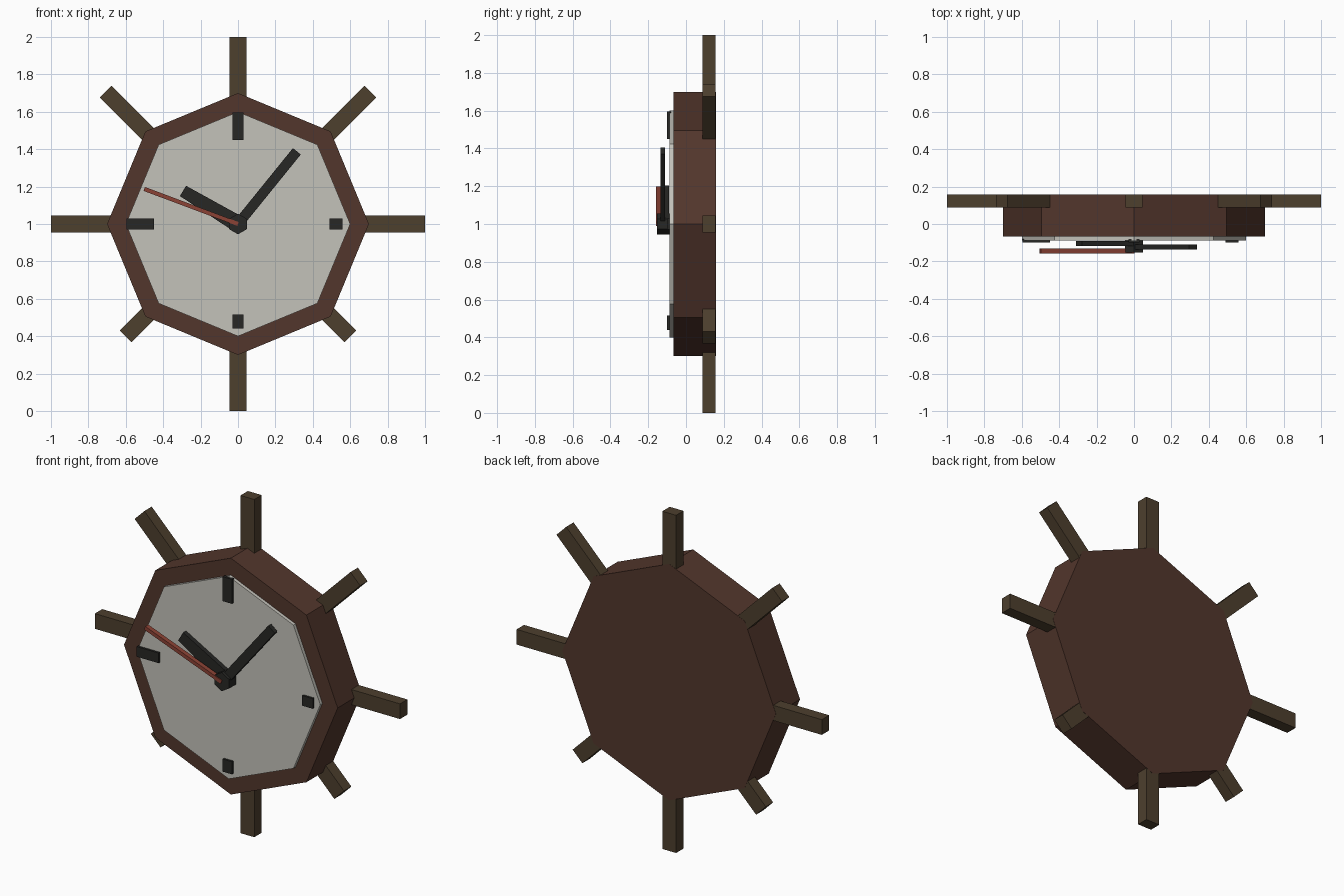
import bpy, bmesh
from math import sin, cos, pi, radians
from mathutils import Vector

if "Cube" in bpy.data.objects:
    bpy.data.objects.remove(bpy.data.objects["Cube"])


def material(name, rgb):
    m = bpy.data.materials.new(name)
    m.diffuse_color = (*rgb, 1)
    m.use_nodes = True
    m.node_tree.nodes["Principled BSDF"].inputs["Base Color"].default_value = m.diffuse_color
    return m


RIM = material("dark_brown", (0.085, 0.037, 0.025))
WOOD = material("olive_wood", (0.075, 0.05, 0.027))
DIAL = material("pale_grey", (0.55, 0.54, 0.49))
BLACK = material("black", (0.02, 0.02, 0.018))
RED = material("red", (0.26, 0.055, 0.035))


def prism(name, outline, y0, y1, mat):
    """Extrude a front-view (x, z) outline from y0 to y1."""
    bm = bmesh.new()
    face = bm.faces.new([bm.verts.new((x, y0, z)) for x, z in outline])
    ext = bmesh.ops.extrude_face_region(bm, geom=[face], use_keep_orig=True)
    new = [v for v in ext["geom"] if isinstance(v, bmesh.types.BMVert)]
    bmesh.ops.translate(bm, verts=new, vec=(0, y1 - y0, 0))
    bmesh.ops.recalc_face_normals(bm, faces=bm.faces)
    mesh = bpy.data.meshes.new(name)
    bm.to_mesh(mesh)
    bm.free()
    mesh.materials.append(mat)
    ob = bpy.data.objects.new(name, mesh)
    bpy.context.collection.objects.link(ob)
    return ob


def polygon(r, n):
    return [(r * sin(2 * pi * i / n), 1 + r * cos(2 * pi * i / n)) for i in range(n)]


def bar(angle, r0, r1, w0, w1):
    """Strip along a direction from the clock centre, half widths w0 to w1."""
    a = radians(angle)
    d, s, c = Vector((cos(a), sin(a))), Vector((-sin(a), cos(a))), Vector((0, 1))
    return [c + d * r0 + s * w0, c + d * r0 - s * w0,
            c + d * r1 - s * w1, c + d * r1 + s * w1]


# Octagonal case and raised dial
prism("case", polygon(0.70, 8), -0.067, 0.158, RIM)
prism("dial", polygon(0.60, 8), -0.087, -0.06, DIAL)

# Crossing bars behind the case; the diagonal ones are shorter at the bottom
for name, angle, back in (("horizontal", 0, -1), ("vertical", 90, -1),
                          ("right_diagonal", 45, -0.85), ("left_diagonal", 135, -0.85)):
    prism(name + "_bar", bar(angle, back, 1.0, 0.045, 0.045), 0.088, 0.157, WOOD)

# Hour marks
for name, angle, r0, r1 in (("twelve", 90, 0.45, 0.595), ("nine", 180, 0.45, 0.595),
                            ("three", 0, 0.49, 0.56), ("six", 270, 0.485, 0.56)):
    prism(name + "_mark", bar(angle, r0, r1, 0.03, 0.03), -0.1, -0.08, BLACK)

# Hub and hands
prism("hub", polygon(0.055, 6), -0.153, -0.08, BLACK)
prism("hour_hand", bar(149, 0, 0.343, 0.045, 0.032), -0.117, -0.09, BLACK)
prism("minute_hand", bar(51, 0, 0.5, 0.027, 0.027), -0.136, -0.11, BLACK)
prism("second_hand", bar(159.5, 0, 0.535, 0.011, 0.011), -0.158, -0.13, RED)
